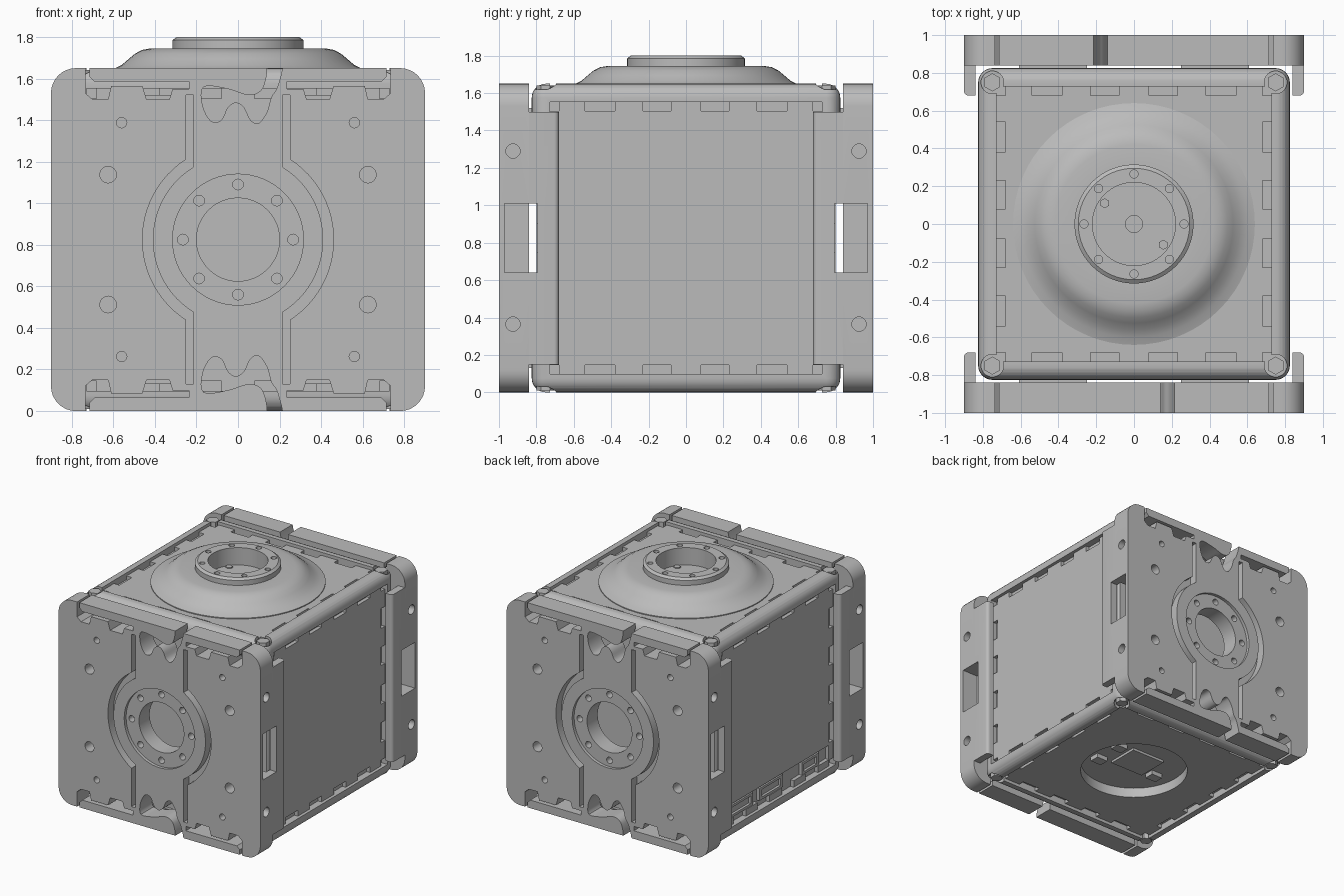
import bpy, bmesh, math
from mathutils import Matrix, Vector

if "Cube" in bpy.data.objects:
    bpy.data.objects.remove(bpy.data.objects["Cube"])

grey = bpy.data.materials.new("machined grey")
grey.use_nodes = True
grey.diffuse_color = (0.5, 0.5, 0.5, 1)
grey.node_tree.nodes["Principled BSDF"].inputs["Base Color"].default_value = (0.5, 0.5, 0.5, 1)

MID = 0.825                      # height of the body centre
CENTRE = Matrix.Translation((0, 0, MID))
parts = []


def finish(name, bm, matrix=None):
    bmesh.ops.recalc_face_normals(bm, faces=bm.faces)
    if matrix:
        bm.transform(matrix)
    mesh = bpy.data.meshes.new(name)
    bm.to_mesh(mesh)
    bm.free()
    mesh.materials.append(grey)
    ob = bpy.data.objects.new(name, mesh)
    bpy.context.collection.objects.link(ob)
    parts.append(ob)
    return ob


def box(name, lo, hi, bevel=0, matrix=None, pick=None):
    bm = bmesh.new()
    bmesh.ops.create_cube(bm, size=1)
    lo, hi = Vector(lo), Vector(hi)
    for v in bm.verts:
        v.co = [(lo[i] + hi[i]) / 2 + v.co[i] * (hi[i] - lo[i]) for i in range(3)]
    if bevel:
        edges = [e for e in bm.edges if pick is None or pick(e)]
        bmesh.ops.bevel(bm, geom=edges, offset=bevel, segments=6, profile=0.5, affect='EDGES')
    return finish(name, bm, matrix)


def prism(name, pts, y0, y1):
    """Outline in x, z pushed from y0 to y1."""
    bm = bmesh.new()
    face = bm.faces.new([bm.verts.new((x, y0, z)) for x, z in pts])
    new = bmesh.ops.extrude_face_region(bm, geom=[face])["geom"]
    bmesh.ops.translate(bm, vec=(0, y1 - y0, 0), verts=[v for v in new if isinstance(v, bmesh.types.BMVert)])
    return finish(name, bm)


def rod(name, centre, r, depth, axis='z', sides=32):
    bm = bmesh.new()
    bmesh.ops.create_cone(bm, cap_ends=True, segments=sides, radius1=r, radius2=r, depth=depth)
    turn = {'z': Matrix(), 'x': Matrix.Rotation(math.pi / 2, 4, 'Y'),
            'y': Matrix.Rotation(math.pi / 2, 4, 'X')}[axis]
    return finish(name, bm, Matrix.Translation(centre) @ turn)


def cut(target, *cutters):
    for c in cutters:
        mod = target.modifiers.new("cut", 'BOOLEAN')
        mod.object, mod.operation, mod.solver = c, 'DIFFERENCE', 'EXACT'
        graph = bpy.context.evaluated_depsgraph_get()
        mesh = bpy.data.meshes.new_from_object(target.evaluated_get(graph))
        target.modifiers.clear()
        target.data = mesh
    for c in cutters:
        parts.remove(c)
        bpy.data.objects.remove(c)


def arc(r, a0, a1, n, cx=0, cz=MID):
    return [(cx + r * math.cos(math.radians(a0 + (a1 - a0) * i / n)),
             cz + r * math.sin(math.radians(a0 + (a1 - a0) * i / n))) for i in range(n + 1)]


def smooth(pts, steps=4):
    """Closed flowing outline through the points."""
    out, n = [], len(pts)
    for i in range(n):
        a, b, c, d = [Vector(pts[(i + k) % n]) for k in (-1, 0, 1, 2)]
        for s in range(steps):
            t = s / steps
            out.append(tuple(0.5 * (2 * b + (c - a) * t + (2 * a - 5 * b + 4 * c - d) * t * t
                                    + (3 * b - a - 3 * c + d) * t ** 3)))
    return out


# --- body: core, edge frame, six panels with tabbed borders
core = box("body_core", (-.77, -.77, MID - .77), (.77, .77, MID + .77))
frame = box("edge_frame", (-.825, -.825, 0), (.825, .825, 2 * MID), 0.075)
w = 0.728
for i in range(3):
    lo, hi = [-w] * 3, [w] * 3
    lo[i], hi[i] = -1, 1
    cut(frame, box("opening", lo, hi, matrix=CENTRE))
for s in (-1, 1):
    y = sorted((s * .795, s * .9))
    cut(frame, box("relief", (-1, y[0], .15), (1, y[1], 1.5)))

faces = {"top": Matrix(), "bottom": Matrix.Rotation(math.pi, 4, 'X'),
         "left": Matrix.Rotation(math.pi / 2, 4, 'Y'), "right": Matrix.Rotation(-math.pi / 2, 4, 'Y'),
         "front": Matrix.Rotation(math.pi / 2, 4, 'X'), "back": Matrix.Rotation(-math.pi / 2, 4, 'X')}
panels = {}
for side, turn in faces.items():
    m = CENTRE @ turn
    # the right panel stops short above the connector strip
    low = -.56 if side == "right" else -.68
    panels[side] = box(side + "_panel", (low, -.68, .76), (.68, .68, .80), matrix=m)
    for q in range(4):
        spin = m @ Matrix.Rotation(q * math.pi / 2, 4, 'Z')
        for c, half in ((-.61, .07), (-.305, .075), (0, .08), (.305, .075), (.61, .07)):
            box(side + "_tab", (c - half, .675, .76), (c + half, .73, .80), matrix=spin)

# connector strip on the right panel
for y0, y1 in ((.28, .6), (-.1, .2), (-.56, -.34)):
    shell = box("connector", (-.795, y0, .15), (-.76, y1, .25))
    cut(shell, box("socket", (-.9, y0 + .03, .17), (-.775, y1 - .03, .23)))

# corner bolts, top and bottom
for x in (-.75, .75):
    for y in (-.75, .75):
        for z, s in ((1.65, -1), (0, 1)):
            cut(frame, rod("bolt_seat", (x, y, z), .06, .10))
            rod("corner_bolt", (x, y, z + s * .04), .048, .06, sides=6)

# --- domed top with flange ring
profile = [(0, 1.6), (.64, 1.6), (.64, 1.632), (.60, 1.645), (.56, 1.665), (.525, 1.695), (.495, 1.72),
           (.46, 1.738), (.42, 1.745), (.315, 1.745), (.315, 1.785), (.295, 1.8), (.22, 1.8),
           (.22, 1.66), (.045, 1.66), (.045, 1.61), (0, 1.61)]
bm = bmesh.new()
vs = [bm.verts.new((r, 0, z)) for r, z in profile]
es = [bm.edges.new(p) for p in zip(vs, vs[1:])]
bmesh.ops.spin(bm, geom=vs + es, cent=(0, 0, 0), axis=(0, 0, 1), angle=2 * math.pi, steps=64)
bmesh.ops.remove_doubles(bm, verts=bm.verts, dist=1e-4)
dome = finish("domed_flange", bm)
ring = [(.265 * math.cos(k * math.pi / 4), .265 * math.sin(k * math.pi / 4)) for k in range(8)]
for a, b in ring:
    cut(dome, rod("hole", (a, b, 1.8), .022, .08, sides=12))
for s in (-1, 1):
    rod("inner_bolt", (s * .155, -s * .11, 1.66), .026, .02, sides=6)

# --- round recess underneath
for ob in (core, panels["bottom"]):
    cut(ob, rod("recess", (0, 0, .05), .41, .11, sides=64))
bottom_plate = box("recess_plate", (-.16, -.1, .085), (.14, .16, .12))
for x, y in ((.25, .12), (.25, -.12), (-.24, -.05)):
    box("recess_block", (x - .05, y - .04, .07), (x + .05, y + .04, .12))

# --- end plate assembly, built at the front then turned to the back
first = len(parts)
outline = []
for cx, cz, a in ((.78, 1.53, 0), (-.78, 1.53, 90), (-.78, .12, 180), (.78, .12, 270)):
    outline += arc(.12, a, a + 90, 8, cx, cz)
plate = prism("end_plate", outline, -1, -.84)
channel = [(-.735, 1.67), (-.735, 1.53), (-.70, 1.5), (-.625, 1.5), (-.61, 1.565), (-.46, 1.565), (-.44, 1.5),
           (-.33, 1.5), (-.315, 1.55), (-.235, 1.55), (-.235, 1.585), (-.69, 1.585), (-.715, 1.61), (-.715, 1.67)]
snake = smooth([(-.165, 1.56), (-.17, 1.47), (-.13, 1.395), (-.08, 1.4), (-.05, 1.46), (-.01, 1.485),
                (.03, 1.46), (.06, 1.4), (.10, 1.385), (.14, 1.44), (.16, 1.51), (.19, 1.56), (.215, 1.68),
                (.15, 1.68), (.135, 1.6), (.11, 1.54), (.05, 1.52), (-.05, 1.55)])
for up in (1, -1):
    def place(p, sx=1):
        return [(sx * x, MID + up * (z - MID)) for x, z in p]
    cut(plate, prism("snake", place(snake), -1.1, -.7))
    for s in (1, -1):
        cut(plate, prism("channel", place(channel, s), -1.1, -.7))
        z = MID + up * .5625
        cut(plate, rod("small_hole", (s * .56, -1, z), .025, .16, 'y', 16),
            rod("large_hole", (s * .625, -1, MID + up * .3125), .04, .2, 'y', 16))

# groove around the central strip and hub
ai, ao = math.degrees(math.acos(.215 / .41)), math.degrees(math.acos(.25 / .46))
groove = [(.215, .13)] + arc(.41, -ai, ai, 24) + [(.215, 1.52), (.25, 1.52)] + arc(.46, ao, -ao, 24) + [(.25, .13)]
for s in (1, -1):
    cut(plate, prism("groove", [(s * x, z) for x, z in groove], -1.1, -.93))

# hub: shallow seat, bore and bolt circle
cut(plate, rod("hub_seat", (0, -1, MID), .315, .05, 'y', 64), rod("bore", (0, -1, MID), .2, .5, 'y', 48))
for a, b in ring:
    cut(plate, rod("hole", (a, -1, MID + b), .026, .16, 'y', 12))

# side flanges with slot and cross holes
for s in (1, -1):
    x = sorted((s * .84, s * .9))
    flange = box("side_flange", (x[0], -.845, .15), (x[1], -.68, 1.5), 0.025, None,
                 lambda e: all(abs(v.co.x) > .89 and v.co.y > -.7 for v in e.verts))
    sx = sorted((s * .76, s))
    for ob in (plate, flange):
        cut(ob, box("slot", (sx[0], -.97, .64), (sx[1], -.795, 1.01)))
    for z in (.365, 1.29):
        cut(plate, rod("cross_hole", (s * .9, -.925, z), .038, .12, 'x', 20))
    for z in (.18, 1.47):
        box("spacer", (s * .43 - .18, -.845, z - .05), (s * .43 + .18, -.79, z + .05))

for ob in parts[first:]:
    twin = ob.copy()
    twin.data = ob.data.copy()
    twin.name = "back_" + ob.name
    twin.data.transform(Matrix.Rotation(math.pi, 4, 'Z'))
    bpy.context.collection.objects.link(twin)
    parts.append(twin)

# smooth curved surfaces, keep edges crisp
bpy.ops.object.select_all(action='DESELECT')
for ob in parts:
    ob.select_set(True)
bpy.context.view_layer.objects.active = parts[0]
bpy.ops.object.shade_smooth_by_angle(angle=math.radians(32))
